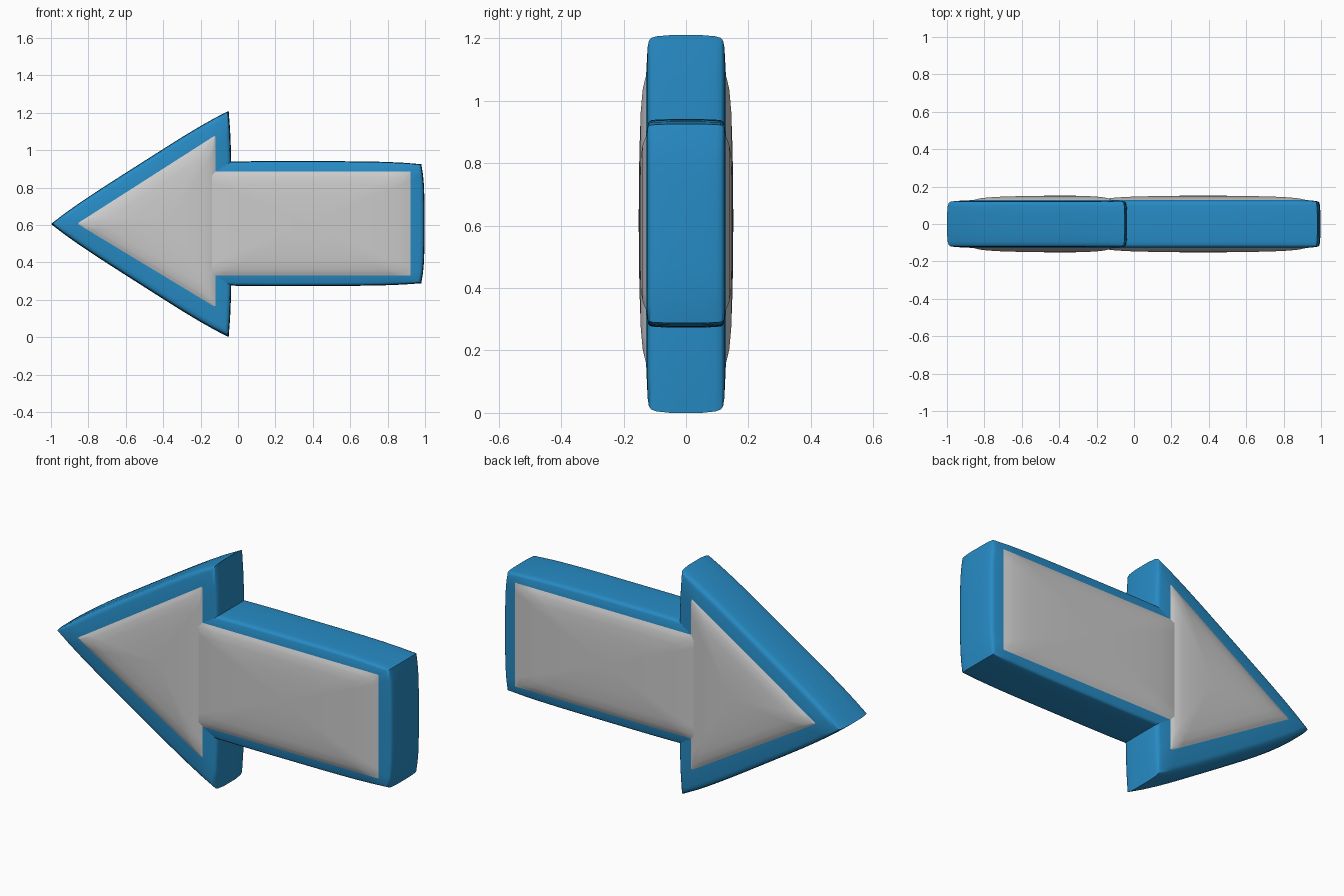
import bpy, bmesh, math
from mathutils import Vector

if "Cube" in bpy.data.objects:
    bpy.data.objects.remove(bpy.data.objects["Cube"])

N = 12  # segments along each outline edge
RIM = [(0, 0.05), (0.03, 0.095), (0.07, 0.112), (0.14, 0.119), (0.3, 0.123), (1, 0.128)]
DOME = [(1, 0.128), (0.95, 0.134), (0.9, 0.139), (0.75, 0.145), (0.5, 0.149), (0.25, 0.151)]

blue = bpy.data.materials.new("blue")
blue.diffuse_color = (0.02, 0.26, 0.56, 1)
blue.use_nodes = True
blue.node_tree.nodes["Principled BSDF"].inputs["Base Color"].default_value = blue.diffuse_color


def outline(corners, bulges):
    """Counter-clockwise outline whose edges bow outward slightly."""
    pts = []
    for i, c in enumerate(corners):
        a, b = Vector(c), Vector(corners[(i + 1) % len(corners)])
        d = (b - a).normalized()
        out = Vector((d.y, -d.x))
        for k in range(N):
            t = k / N
            pts.append(a.lerp(b, t) + out * bulges[i] * (1 - (2 * t - 1) ** 4))
    return pts


def ring(bm, pts, y):
    return [bm.verts.new((p.x, y, p.y)) for p in pts]


def bridge(bm, rings):
    for a, b in zip(rings, rings[1:]):
        for i in range(len(a)):
            j = (i + 1) % len(a)
            bm.faces.new((a[i], b[i], b[j], a[j]))


def finish(bm, name, mat=None):
    me = bpy.data.meshes.new(name)
    bm.to_mesh(me)
    bm.free()
    ob = bpy.data.objects.new(name, me)
    bpy.context.collection.objects.link(ob)
    if mat:
        me.materials.append(mat)
    bpy.ops.object.select_all(action='DESELECT')
    ob.select_set(True)
    bpy.context.view_layer.objects.active = ob
    bpy.ops.object.shade_smooth_by_angle(angle=math.radians(40))


def build(name, outer, inner, bulges):
    out = outline(outer, bulges)
    inn = outline(inner, [0] * len(inner))

    # Blue body: rounded wall and rim, front to back
    bm = bmesh.new()
    prof = [(t, -y) for t, y in reversed(RIM)] + RIM
    bridge(bm, [ring(bm, [a.lerp(b, t) for a, b in zip(out, inn)], y) for t, y in prof])
    finish(bm, name + "_body", blue)

    # Grey domed panels on both faces
    bm = bmesh.new()
    mid = sum(inn, Vector((0, 0))) / len(inn)
    for side in (-1, 1):
        rings = [ring(bm, [mid.lerp(p, s) for p in inn], side * y) for s, y in DOME]
        centre = bm.verts.new((mid.x, side * 0.1515, mid.y))
        last = rings[-1]
        bridge(bm, rings if side > 0 else rings[::-1])
        for i in range(len(last)):
            a, b = last[i], last[(i + 1) % len(last)]
            bm.faces.new((centre, b, a) if side > 0 else (centre, a, b))
    finish(bm, name + "_panels")


# Triangular arrow head
build("arrow_head",
      [(-1, 0.605), (-0.05, 0.0), (-0.05, 1.21)],
      [(-0.86, 0.607), (-0.12, 0.16), (-0.12, 1.08)],
      [0.016, 0.015, 0.016])

# Rectangular shaft, its left end buried in the head
build("arrow_shaft",
      [(-0.23, 0.285), (0.98, 0.288), (0.98, 0.925), (-0.23, 0.927)],
      [(-0.18, 0.33), (0.922, 0.33), (0.922, 0.885), (-0.18, 0.885)],
      [0.013, 0.017, 0.015, 0.0])
